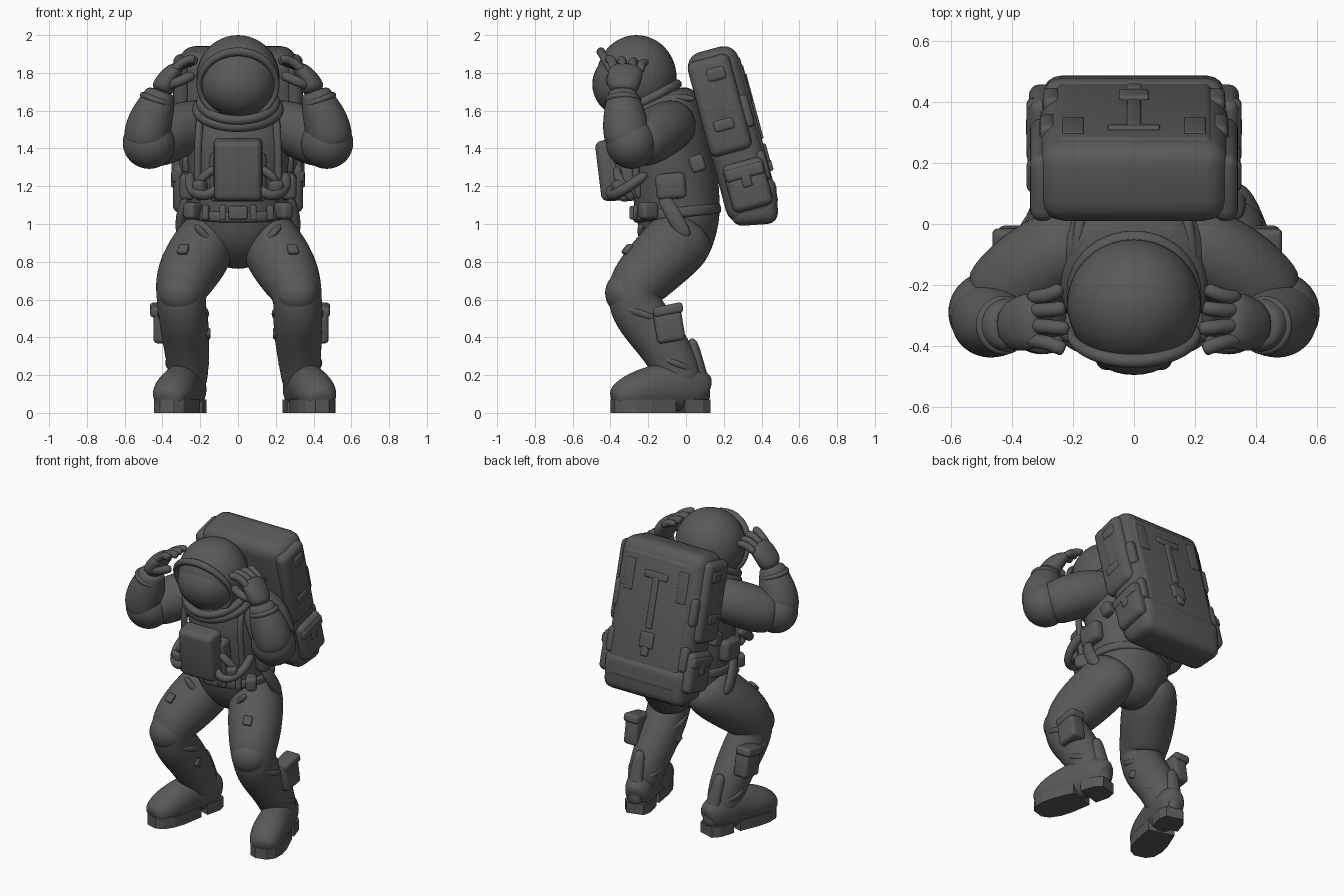
import bpy, bmesh, math
from mathutils import Vector, Matrix, Euler

if "Cube" in bpy.data.objects:
    bpy.data.objects.remove(bpy.data.objects["Cube"])

suit = bpy.data.materials.new("dark_grey")
suit.diffuse_color = (0.1, 0.1, 0.1, 1)
suit.use_nodes = True
suit.node_tree.nodes["Principled BSDF"].inputs["Base Color"].default_value = suit.diffuse_color
PI = math.pi


def finish(name, bm, sub=0, smooth=True):
    bmesh.ops.recalc_face_normals(bm, faces=bm.faces)
    me = bpy.data.meshes.new(name)
    bm.to_mesh(me)
    bm.free()
    me.materials.append(suit)
    for p in me.polygons:
        p.use_smooth = smooth
    ob = bpy.data.objects.new(name, me)
    bpy.context.collection.objects.link(ob)
    if sub:
        mod = ob.modifiers.new("Smooth", 'SUBSURF')
        mod.levels = mod.render_levels = sub
    return ob


def loft(name, pts, ref=(1, 0, 0), n=12, cyclic=False, sub=2):
    """Elliptical rings (x, y, z, ru[, rv]) swept along a path."""
    bm = bmesh.new()
    grow = 1 / (2 / 3 + math.cos(2 * PI / n) / 3)
    c = [Vector(p[:3]) for p in pts]
    m, rings = len(pts), []
    for i, p in enumerate(pts):
        a, b = (c[i - 1], c[(i + 1) % m]) if cyclic else (c[max(i - 1, 0)], c[min(i + 1, m - 1)])
        t = (b - a).normalized()
        u = Vector(ref)
        u = (u - t * u.dot(t)).normalized()
        v = t.cross(u)
        ru, rv = p[3] * grow, p[-1] * grow
        rings.append([bm.verts.new(c[i] + u * ru * math.cos(2 * PI * k / n) + v * rv * math.sin(2 * PI * k / n))
                      for k in range(n)])
    for i in range(m if cyclic else m - 1):
        r, q = rings[i], rings[(i + 1) % m]
        for k in range(n):
            bm.faces.new((r[k], r[(k + 1) % n], q[(k + 1) % n], q[k]))
    if not cyclic:
        bm.faces.new(rings[0])
        bm.faces.new(rings[-1])
    return finish(name, bm, sub)


def tube(name, path, r, ref=(1, 0, 0), **kw):
    return loft(name, [(*p, r) for p in path], ref, n=8, **kw)


def ball(name, loc, size, rot=(0, 0, 0)):
    bm = bmesh.new()
    bmesh.ops.create_uvsphere(bm, u_segments=40, v_segments=24, radius=1)
    bm.transform(Matrix.LocRotScale(Vector(loc), Euler(rot), Vector(size)))
    return finish(name, bm)


def box(name, loc, size, rot=(0, 0, 0), bevel=0.03, taper=1.0):
    """Rounded box; taper shrinks its front face."""
    bm = bmesh.new()
    bmesh.ops.create_cube(bm, size=1)
    for v in bm.verts:
        k = taper if v.co.y < 0 else 1
        v.co = Vector((v.co.x * size[0] * k, v.co.y * size[1], v.co.z * size[2] * k))
    bmesh.ops.bevel(bm, geom=bm.edges[:], offset=bevel, segments=4, profile=0.5, affect='EDGES')
    bm.transform(Matrix.LocRotScale(Vector(loc), Euler(rot), None))
    return finish(name, bm)


def hoop(loc, rx, ry, tilt, count=20):
    """Points of a tilted ellipse."""
    rot = Euler(tilt).to_matrix()
    return [tuple(Vector(loc) + rot @ Vector((rx * math.cos(2 * PI * i / count), ry * math.sin(2 * PI * i / count), 0)))
            for i in range(count)]


# Torso and pelvis
loft("torso", [(0, .06, .785, .07, .07), (0, .02, .85, .18, .15), (0, -.03, .96, .245, .215),
               (0, -.045, 1.08, .25, .225), (0, -.055, 1.2, .255, .23), (0, -.08, 1.35, .27, .225),
               (0, -.09, 1.5, .29, .21), (0, -.1, 1.62, .25, .18), (0, -.13, 1.7, .19, .16)], n=16)

# Helmet, visor and rim
ball("helmet", (0, -.262, 1.775), (.22, .212, .225))
ball("visor", (0, -.315, 1.74), (.196, .181, .176))
rim = []
for i in range(28):
    a = 2 * PI * i / 28
    x, dz = .207 * math.sin(a), -.04 + .178 * math.cos(a)
    y = -.262 - math.sqrt(max(.234 ** 2 - x * x - dz * dz, 0))
    rim.append((x, y, 1.775 + dz, .014 + .009 * max(math.cos(a), 0)))
loft("visor_rim", rim, (0, 1, 0), n=8, cyclic=True)
tube("neck_ring", hoop((0, -.225, 1.645), .2, .205, (.49, 0, 0)), .025, (0, 0, 1), cyclic=True)
tube("collar", hoop((0, -.2, 1.605), .215, .205, (.45, 0, 0)), .03, (0, 0, 1), cyclic=True)

# Belt
loft("belt", [(0, -.045, 1.025, .262, .225), (0, -.047, 1.04, .268, .235), (0, -.05, 1.08, .268, .235),
              (0, -.052, 1.095, .26, .225)], n=16)
box("buckle", (0, -.285, 1.06), (.1, .03, .07), bevel=.01)
for x in (-.17, -.08, .08, .17):
    box("belt_clip", (x, -.28 + abs(x) * .25, 1.06), (.035, .04, .08), (0, 0, x * 2), bevel=.01)

# Chest control box
box("chest_box", (0, -.4, 1.285), (.265, .13, .34), (.12, 0, 0), .03, .92)
box("chest_box_mount", (0, -.32, 1.25), (.3, .1, .26), (.1, 0, 0), .03)

# Backpack, tilted forward at the top
TILT = math.radians(15)
PR = Matrix.Rotation(TILT, 3, 'X')


def pack(name, x, d, h, size, bevel):
    return box(name, Vector((0, .245, 1.475)) + PR @ Vector((x, d, h)), size, (TILT, 0, 0), bevel)


pack("backpack", 0, 0, 0, (.62, .275, .93), .08)
pack("back_plate", 0, .012, -.01, (.52, .265, .82), .03)
box("backpack_base", (0, .358, 1.12), (.6, .25, .25), (.07, 0, 0), .06)
pack("handle_bar", 0, .145, .27, (.17, .02, .045), .008)
pack("handle_stem", 0, .145, .1, (.045, .02, .33), .008)
pack("latch", 0, .145, -.14, (.1, .026, .1), .012)
pack("latch_hook", 0, .15, -.21, (.05, .026, .06), .01)
for s in (-1, 1):
    pack("upper_side_pod", s * .3, -.025, .165, (.085, .23, .52), .04)
    pack("upper_pod_strap", s * .32, -.03, .22, (.05, .07, .26), .02)
    pack("upper_pod_clip", s * .323, .0, .33, (.06, .11, .08), .025)
    pack("upper_pod_lower_clip", s * .323, -.03, .06, (.055, .12, .07), .022)
    pack("lower_side_pocket", s * .3, .01, -.28, (.09, .22, .26), .035)
    pack("pocket_flap", s * .318, .01, -.21, (.07, .21, .07), .02)
    pack("pocket_tab", s * .342, .01, -.25, (.025, .05, .08), .01)
    pack("edge_clip", s * .27, .11, -.2, (.06, .06, .16), .022)
    pack("edge_clip_top", s * .28, .095, .1, (.06, .07, .18), .025)
    pack("back_slot", s * .2, .142, .24, (.07, .015, .2), .006)

for s in (-1, 1):
    def side(pts, shift=False):
        """Mirror points to one side; one lower leg stands closer in."""
        out = []
        for p in pts:
            k = .07 * min(max((.7 - p[2]) / .5, 0), 1) if s < 0 and shift else 0
            out.append((s * p[0] + k, *p[1:]))
        return out

    def at(x, y, z, shift=False):
        return side([(x, y, z)], shift)[0]

    # Arm
    loft("upper_arm", side([(.13, -.05, 1.53, .11), (.22, -.07, 1.53, .135), (.33, -.14, 1.49, .145),
                            (.42, -.22, 1.44, .14), (.48, -.28, 1.42, .12)]), (0, 0, 1))
    ball("elbow", at(.47, -.29, 1.43), (.14, .135, .138))
    loft("forearm", side([(.48, -.3, 1.4, .115), (.485, -.315, 1.48, .125), (.46, -.325, 1.56, .115),
                          (.435, -.33, 1.62, .102), (.415, -.335, 1.68, .082), (.405, -.335, 1.71, .072)]), (0, 1, 0))
    tube("cuff", hoop(at(.43, -.333, 1.655), .08, .082, (0, -s * .35, 0)), .016, (0, 0, 1), cyclic=True)

    # Glove with spread fingers
    loft("palm", side([(.41, -.335, 1.69, .075, .062), (.385, -.33, 1.75, .088, .058), (.345, -.32, 1.805, .095, .048),
                       (.305, -.315, 1.835, .08, .032)]), (0, 1, 0))
    for i, y in enumerate((-.385, -.335, -.285, -.24)):
        spread = (i - 1.5) * .02
        tip = (.21 + .016 * abs(i - 1), y + spread, 1.87 - .008 * i)
        tube("finger", side([(.35, y, 1.805), (.3, y, 1.855 - .004 * i), (.25, y + spread * .6, 1.875 - .006 * i), tip]),
             .024, (0, 1, 0))
    tube("thumb", side([(.38, -.37, 1.73), (.32, -.405, 1.75), (.27, -.4, 1.775), (.23, -.385, 1.79)]), .026, (0, 1, 0))

    # Shoulder straps, chest hoses and hip gear
    tube("shoulder_strap", side([(.17, .06, 1.66), (.19, -.1, 1.68), (.2, -.25, 1.58), (.21, -.285, 1.45),
                                 (.215, -.265, 1.3), (.21, -.25, 1.12)]), .02)
    tube("chest_hose", side([(.1, -.38, 1.2), (.15, -.41, 1.15), (.22, -.38, 1.15), (.26, -.3, 1.2), (.25, -.2, 1.27)]),
         .028, (0, 0, 1))
    tube("second_hose", side([(.11, -.36, 1.3), (.18, -.37, 1.26), (.22, -.33, 1.2), (.2, -.28, 1.12)]), .024, (0, 1, 0))
    box("hose_valve", at(.2, -.35, 1.19), (.07, .08, .09), (.2, 0, s * .5), .025)
    box("waist_pouch", at(.27, -.08, 1.2), (.08, .16, .14), (.1, 0, 0), .03)
    box("waist_clip", at(.265, .06, 1.32), (.06, .08, .09), (.3, 0, 0), .02)
    box("belt_pouch", at(.24, -.2, 1.07), (.07, .1, .09), (0, 0, s * .6), .022)
    loft("hip_strap", side([(.27, -.13, 1.16, .02, .035), (.295, -.09, 1.09, .024, .04), (.31, -.04, 1.0, .026, .042),
                            (.3, .01, .92, .022, .034)]))

    # Leg
    loft("leg", side([(.12, .02, 1.0, .12, .15), (.16, -.025, .92, .158, .182), (.212, -.115, .83, .17, .174),
                      (.268, -.205, .74, .162, .162), (.303, -.27, .66, .143, .154), (.318, -.28, .59, .126, .142),
                      (.316, -.23, .5, .13, .14), (.318, -.15, .4, .125, .133), (.325, -.083, .3, .115, .128),
                      (.332, -.035, .2, .105, .12), (.338, -.01, .1, .09, .105)], True))
    ball("knee_pad", at(.312, -.32, .635, True), (.115, .108, .115))
    tube("shin_guard_top", hoop(at(.316, -.235, .525, True), .12, .138, (-.35, 0, 0)), .02, (0, 0, 1), cyclic=True)
    tube("boot_top", hoop(at(.33, -.06, .265, True), .1, .12, (-.4, 0, 0)), .018, (0, 0, 1), cyclic=True)
    tube("groin_seam", side([(.23, -.24, 1.0), (.17, -.24, .93), (.1, -.18, .85), (.05, -.05, .79)]), .02)
    box("thigh_patch", at(.29, -.31, .865), (.055, .03, .06), (-.7, 0, s * .35), .01)
    box("shin_pocket", at(.43, -.09, .465, True), (.1, .15, .18), (.16, 0, 0), .022)
    box("shin_pocket_flap", at(.432, -.095, .545, True), (.11, .16, .055), (.2, 0, 0), .018)
    box("shin_tab", at(.2, -.2, .42, True), (.03, .06, .05), (-.5, 0, 0), .012)

    # Boot, turned outward
    turn = Matrix.Rotation(s * math.radians(16), 3, 'Z')
    base = Vector(at(.34, -.02, 0, True))

    def foot(pts):
        return [(*(base + turn @ Vector(p[:3])), *p[3:]) for p in pts]

    loft("boot", foot([(0, .14, .1, .055, .08), (0, .1, .12, .083, .11), (0, .0, .14, .098, .13),
                       (0, -.1, .137, .1, .13), (0, -.2, .122, .108, .117), (0, -.28, .105, .107, .1),
                       (0, -.35, .082, .088, .076), (0, -.385, .07, .055, .045)]), n=14)
    loft("boot_spine", [(*at(.325, .025, .4, True), .035, .03), (*at(.325, .06, .28, True), .042, .03),
                        (*at(.32, .09, .16, True), .05, .035), (*at(.315, .1, .05, True), .055, .035)])

    # Sole and heel slabs
    for name, rows in (("heel", ((.055, .14), (.082, .09), (.086, -.01))),
                       ("sole", ((.088, -.06), (.104, -.2), (.102, -.28), (.08, -.35), (.038, -.385)))):
        bm = bmesh.new()
        prof = list(rows) + [(-w, y) for w, y in reversed(rows)]
        f = bm.faces.new([bm.verts.new(base + turn @ Vector((x, y, 0))) for x, y in prof])
        up = bmesh.ops.extrude_face_region(bm, geom=[f])["geom"]
        bmesh.ops.translate(bm, vec=(0, 0, .07), verts=[g for g in up if isinstance(g, bmesh.types.BMVert)])
        finish(name, bm, smooth=False)
